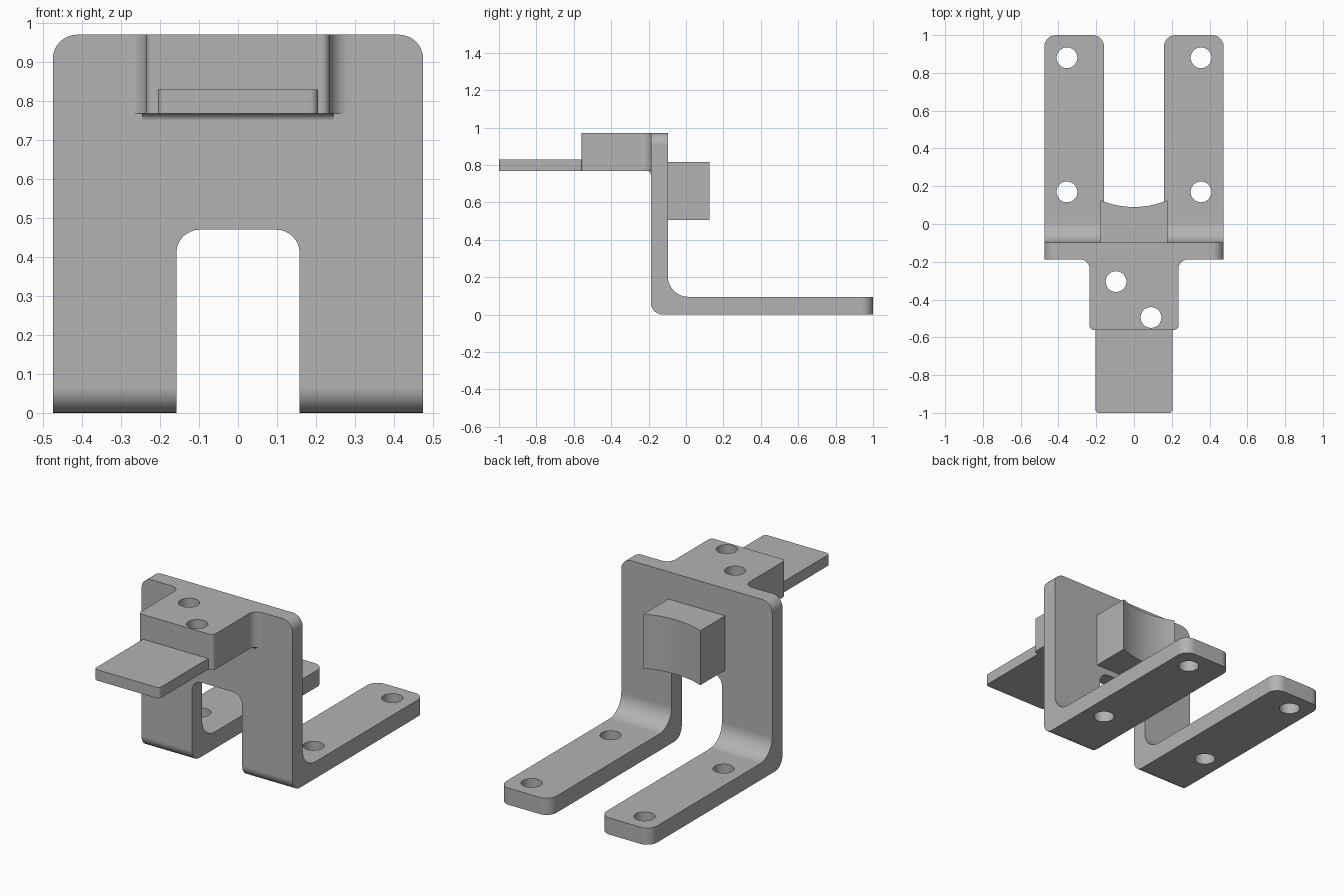
import bpy, bmesh
from math import sin, cos, pi
from mathutils import Vector

cube = bpy.data.objects.get("Cube")
if cube:
    bpy.data.objects.remove(cube, do_unlink=True)

metal = bpy.data.materials.new("plain grey metal")
metal.use_nodes = True
grey = (0.45, 0.45, 0.45, 1)
metal.diffuse_color = grey
metal.node_tree.nodes["Principled BSDF"].inputs["Base Color"].default_value = grey


def rounded(corners, steps=8):
    """Outline from (u, v, radius) corners, each filleted with an arc."""
    out = []
    for i, (u, v, r) in enumerate(corners):
        p = Vector((u, v))
        if not r:
            out.append(p)
            continue
        a = (Vector(corners[i - 1][:2]) - p).normalized()
        b = (Vector(corners[(i + 1) % len(corners)][:2]) - p).normalized()
        for k in range(steps + 1):          # right-angled corners only
            t = k / steps * pi / 2
            out.append(p + r * (a * (1 - sin(t)) + b * (1 - cos(t))))
    return out


def prism(name, outline, axis, lo, hi):
    """Extrude a flat outline along an axis from lo to hi."""
    place = {"X": lambda p, d: (d, p[0], p[1]),
             "Y": lambda p, d: (p[0], d, p[1]),
             "Z": lambda p, d: (p[0], p[1], d)}[axis]
    bm = bmesh.new()
    near = [bm.verts.new(place(p, lo)) for p in outline]
    far = [bm.verts.new(place(p, hi)) for p in outline]
    bm.faces.new(near)
    bm.faces.new(far)
    n = len(near)
    for i in range(n):
        j = (i + 1) % n
        bm.faces.new((near[i], near[j], far[j], far[i]))
    bmesh.ops.remove_doubles(bm, verts=bm.verts, dist=1e-5)
    bmesh.ops.recalc_face_normals(bm, faces=bm.faces)
    mesh = bpy.data.meshes.new(name)
    bm.to_mesh(mesh)
    bm.free()
    mesh.materials.append(metal)
    obj = bpy.data.objects.new(name, mesh)
    bpy.context.collection.objects.link(obj)
    return obj


def combine(obj, other, operation):
    """Apply a boolean and discard the second solid."""
    mod = obj.modifiers.new("join", "BOOLEAN")
    mod.operation, mod.solver, mod.object = operation, "EXACT", other
    other.hide_render = True
    graph = bpy.context.evaluated_depsgraph_get()
    result = bpy.data.meshes.new_from_object(obj.evaluated_get(graph))
    obj.modifiers.clear()
    obj.data = result
    bpy.data.objects.remove(other, do_unlink=True)


def drill(obj, x, y, lo, hi, r=0.055, sides=40):
    ring = [(x + r * cos(2 * pi * k / sides), y + r * sin(2 * pi * k / sides))
            for k in range(sides)]
    combine(obj, prism("drill", ring, "Z", lo, hi), "DIFFERENCE")


# Bent plate: upright wall with two feet
WALL_F, WALL_B, TOP, HALF, FOOT = -0.188, -0.097, 0.97, 0.475, 0.095
side = [(WALL_F, 0, 0.065), (1, 0, 0), (1, FOOT, 0), (WALL_B, FOOT, 0.11),
        (WALL_B, TOP, 0), (WALL_F, TOP, 0)]
bracket = prism("bracket", rounded(side), "X", -HALF, HALF)

# Slot that splits the wall foot and the base into two legs
slot = [(-0.158, -0.2, 0), (0.158, -0.2, 0), (0.158, 0.47, 0.06), (-0.158, 0.47, 0.06)]
combine(bracket, prism("slot", rounded(slot), "Y", -0.5, 1.2), "DIFFERENCE")

# Round the wall's top corners and the toes
bm = bmesh.new()
bm.from_mesh(bracket.data)


def on(edge, axis, value):
    return all(abs(v.co[axis] - value) < 1e-4 for v in edge.verts)


corners = [e for e in bm.edges
           if (on(e, 2, TOP) and (on(e, 0, HALF) or on(e, 0, -HALF)))
           or (on(e, 1, 1) and abs(e.verts[0].co.z - e.verts[1].co.z) > 0.05)]
bmesh.ops.bevel(bm, geom=corners, offset=0.062, segments=8, profile=0.5, affect="EDGES")
bm.to_mesh(bracket.data)
bm.free()

# Head block, flared where it meets the wall
SILL = 0.768
head = [(-0.285, -0.15, 0), (-0.285, WALL_F, 0), (-0.235, WALL_F, 0.05),
        (-0.235, -0.56, 0.02), (0.235, -0.56, 0.02), (0.235, WALL_F, 0.05),
        (0.285, WALL_F, 0), (0.285, -0.15, 0)]
combine(bracket, prism("head", rounded(head), "Z", SILL, TOP), "UNION")

# Small fillet below the head
fillet = [(-0.15, 0.8, 0), (-0.208, 0.8, 0), (-0.208, SILL, 0), (WALL_F, SILL, 0.02),
          (WALL_F, 0.748, 0), (-0.15, 0.748, 0)]
combine(bracket, prism("fillet", rounded(fillet), "X", -0.245, 0.245), "UNION")

# Thin tongue at the front
tongue = [(-0.205, -1, 0.02), (0.205, -1, 0.02), (0.205, -0.556, 0), (-0.205, -0.556, 0)]
combine(bracket, prism("tongue", rounded(tongue), "Z", SILL, 0.83), "UNION")

# Screw holes
for x in (-0.355, 0.355):
    for y in (0.17, 0.88):
        drill(bracket, x, y, -0.1, 0.2)
drill(bracket, -0.095, -0.305, 0.6, 1.1)
drill(bracket, 0.09, -0.495, 0.6, 1.1)

# Rear block with a hollowed back face
W, STEPS = 0.178, 20
hollow = [(W * (1 - 2 * k / STEPS), 0.09 + 0.036 * (1 - 2 * k / STEPS) ** 2)
          for k in range(STEPS + 1)]
rear = prism("rear_block", [(-W, -0.12), (W, -0.12)] + hollow, "Z", 0.505, 0.815)

# Smooth curves, crisp edges
for obj in (bracket, rear):
    bpy.ops.object.select_all(action="DESELECT")
    obj.select_set(True)
    bpy.context.view_layer.objects.active = obj
    bpy.ops.object.shade_smooth_by_angle(angle=pi / 6)
    weighted = obj.modifiers.new("even shading", "WEIGHTED_NORMAL")
    weighted.keep_sharp = True
